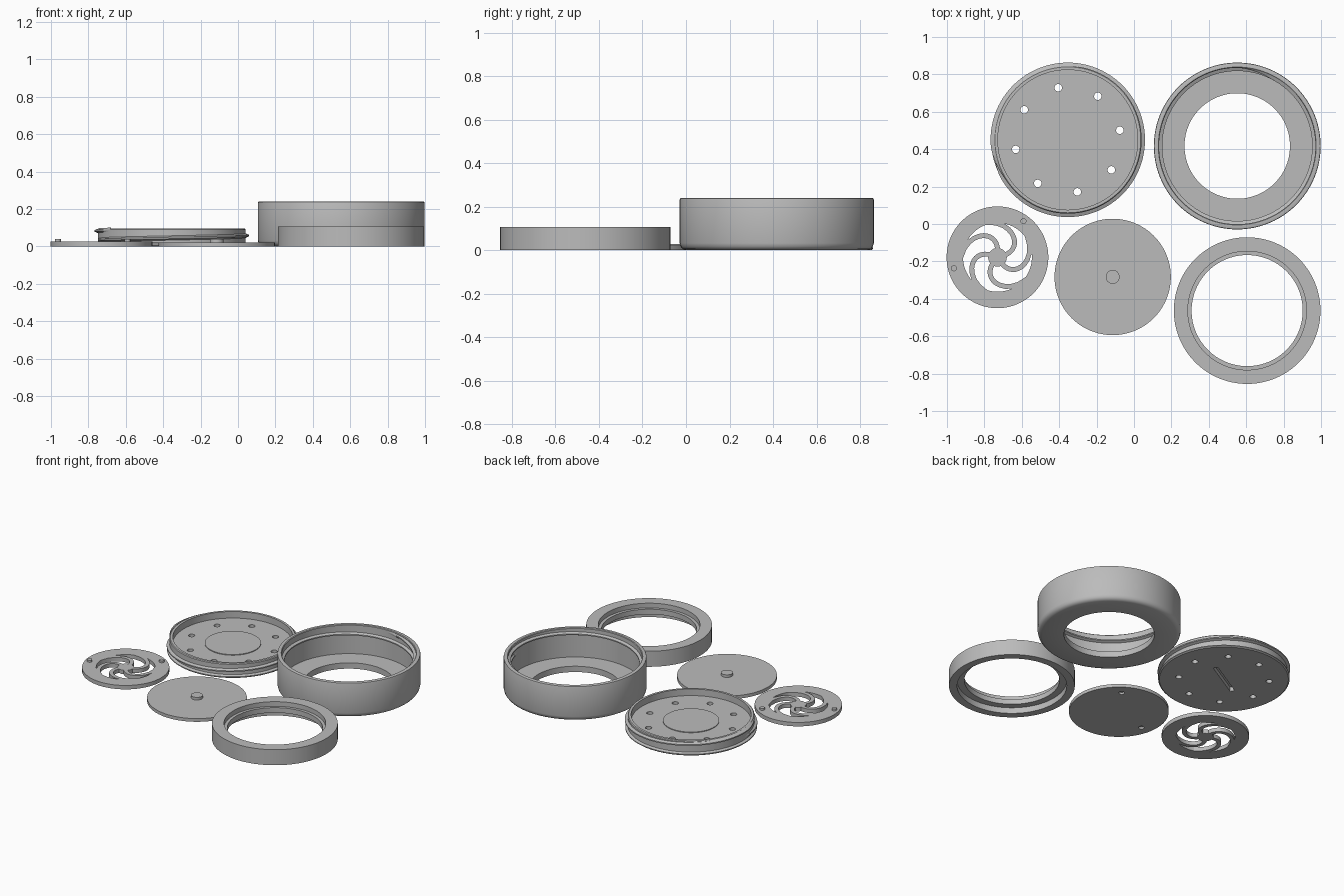
import bpy, bmesh
from math import sin, cos, pi, radians
from mathutils import Matrix, Vector

cube = bpy.data.objects.get("Cube")
if cube:
    bpy.data.objects.remove(cube)

grey = bpy.data.materials.new("plain grey")
grey.use_nodes = True
grey.diffuse_color = (0.5, 0.5, 0.5, 1)
grey.node_tree.nodes["Principled BSDF"].inputs["Base Color"].default_value = (0.5, 0.5, 0.5, 1)

SEGMENTS = 96


def finish(bm, name, center):
    """Turn a bmesh into a smooth shaded object at center."""
    bmesh.ops.recalc_face_normals(bm, faces=bm.faces[:])
    mesh = bpy.data.meshes.new(name)
    bm.to_mesh(mesh)
    bm.free()
    mesh.materials.append(grey)
    obj = bpy.data.objects.new(name, mesh)
    obj.location = (center[0], center[1], 0)
    bpy.context.collection.objects.link(obj)
    shade(obj)
    return obj


def activate(obj):
    bpy.ops.object.select_all(action='DESELECT')
    obj.select_set(True)
    bpy.context.view_layer.objects.active = obj


def shade(obj):
    activate(obj)
    bpy.ops.object.shade_smooth_by_angle(angle=radians(35))


def revolve(name, center, profile, closed=True):
    """Spin an (r, z) profile round the z axis."""
    bm = bmesh.new()
    verts = [bm.verts.new((r, 0, z)) for r, z in profile]
    pairs = list(zip(verts, verts[1:]))
    if closed:
        pairs.append((verts[-1], verts[0]))
    edges = [bm.edges.new(p) for p in pairs]
    bmesh.ops.spin(bm, geom=verts + edges, cent=(0, 0, 0), axis=(0, 0, 1),
                   angle=2 * pi, steps=SEGMENTS, use_merge=False)
    bmesh.ops.remove_doubles(bm, verts=bm.verts[:], dist=1e-5)
    return finish(bm, name, center)


def cylinder(bm, x, y, r, z0, z1, n=24):
    bmesh.ops.create_cone(bm, cap_ends=True, segments=n, radius1=r, radius2=r, depth=z1 - z0,
                          matrix=Matrix.Translation((x, y, (z0 + z1) / 2)))


def cut(obj, bm):
    """Subtract a bmesh from the object."""
    cutter = finish(bm, "cutter", obj.location)
    cutter.hide_render = True
    mod = obj.modifiers.new("cut", 'BOOLEAN')
    mod.operation, mod.solver, mod.object = 'DIFFERENCE', 'EXACT', cutter
    activate(obj)
    bpy.ops.object.modifier_apply(modifier=mod.name)
    bpy.data.objects.remove(cutter)
    shade(obj)


def thread(name, center, root, crest, z0, pitch, turns, start):
    """Helical ridge with a trapezoid section that fades out at both ends."""
    bm = bmesh.new()
    steps = int(SEGMENTS * turns)
    rows = []
    for i in range(steps + 1):
        a = start + 2 * pi * i / SEGMENTS
        z = z0 + pitch * i / SEGMENTS
        fade = min(1, (min(i, steps - i) + 0.5) / 8)
        tip = root + (crest - root) * fade
        section = ((root, -0.013), (tip, -0.004), (tip, 0.004), (root, 0.013))
        rows.append([bm.verts.new((r * cos(a), r * sin(a), z + dz)) for r, dz in section])
    for p, q in zip(rows, rows[1:]):
        for j in range(4):
            k = (j + 1) % 4
            bm.faces.new((p[j], p[k], q[k], q[j]))
    bm.faces.new(rows[0])
    bm.faces.new(rows[-1])
    return finish(bm, name, center)


# Deep round housing with a wide opening in its floor
HOUSING = (0.552, 0.417)
revolve("housing", HOUSING, [
    (0.282, 0), (0.418, 0), (0.433, 0.006), (0.442, 0.017), (0.446, 0.032),
    (0.446, 0.232), (0.444, 0.238), (0.438, 0.24), (0.422, 0.24),
    (0.418, 0.236), (0.418, 0.04), (0.282, 0.04)])
thread("housing_thread", HOUSING, 0.42, 0.401, 0.16, 0.05, 1.25, 0)

# Screw lid with a rim, eight drain holes and a coin slot underneath
LID = (-0.354, 0.45)
lid = revolve("lid", LID, [
    (0, 0), (0.402, 0), (0.41, 0.006), (0.41, 0.012), (0.395, 0.02),
    (0.395, 0.09), (0.39, 0.095), (0.374, 0.095), (0.374, 0.05),
    (0.175, 0.05), (0.175, 0.055), (0, 0.055)], closed=False)
holes = bmesh.new()
for i in range(8):
    a = radians(10.4 + 45 * i)
    cylinder(holes, 0.283 * cos(a), 0.283 * sin(a), 0.02, -0.02, 0.08)
bmesh.ops.create_cube(holes, size=1, matrix=Matrix.Rotation(radians(30), 4, 'Z')
                      @ Matrix.Diagonal((0.31, 0.03, 0.06, 1)))
cut(lid, holes)
thread("lid_thread", LID, 0.392, 0.413, 0.033, 0.05, 1.1, pi)

# Stepped clamping ring
revolve("clamp_ring", (0.605, -0.463), [
    (0.342, 0), (0.392, 0), (0.392, 0.107), (0.317, 0.107), (0.317, 0.075),
    (0.297, 0.075), (0.297, 0.04), (0.342, 0.04)])

# Positions shared by the pins and their sockets
PINS = [(0.139, 0.193), (-0.233, -0.059)]

# Flat disc with a centre knob and two blind sockets underneath
disc = revolve("disc", (-0.114, -0.283), [
    (0, 0), (0.311, 0), (0.311, 0.022), (0.037, 0.022), (0.037, 0.04), (0, 0.04)], closed=False)
sockets = bmesh.new()
for x, y in PINS:
    cylinder(sockets, x, y, 0.018, -0.02, 0.014)
cut(disc, sockets)

# Vent wheel: outer ring, hub, five swept vanes and two pins
WHEEL = (-0.73, -0.178)
THICK = 0.027
revolve("vent_ring", WHEEL, [(0.184, 0), (0.272, 0), (0.272, THICK), (0.184, THICK)])

bm = bmesh.new()
cylinder(bm, 0, 0, 0.05, 0, THICK, 32)
finish(bm, "vent_hub", WHEEL)

bm = bmesh.new()
for k in range(5):
    path = []
    for i in range(15):
        t = i / 14
        r = 0.035 + 0.16 * t
        a = radians(15 + 30 * t + 62 * t ** 3 + 72 * k)
        path.append(Vector((r * cos(a), r * sin(a), 0)))
    rows = []
    for i, p in enumerate(path):
        d = (path[min(i + 1, 14)] - path[max(i - 1, 0)]).normalized()
        side = Vector((-d.y, d.x, 0)) * 0.013
        up = Vector((0, 0, THICK))
        rows.append([bm.verts.new(v) for v in (p - side, p + side, p + side + up, p - side + up)])
    for p, q in zip(rows, rows[1:]):
        for j in range(4):
            m = (j + 1) % 4
            bm.faces.new((p[j], p[m], q[m], q[j]))
    bm.faces.new(rows[0])
    bm.faces.new(rows[-1])
finish(bm, "vent_vanes", WHEEL)

bm = bmesh.new()
for x, y in PINS:
    cylinder(bm, x, y, 0.016, 0.01, 0.04)
finish(bm, "vent_pins", WHEEL)
